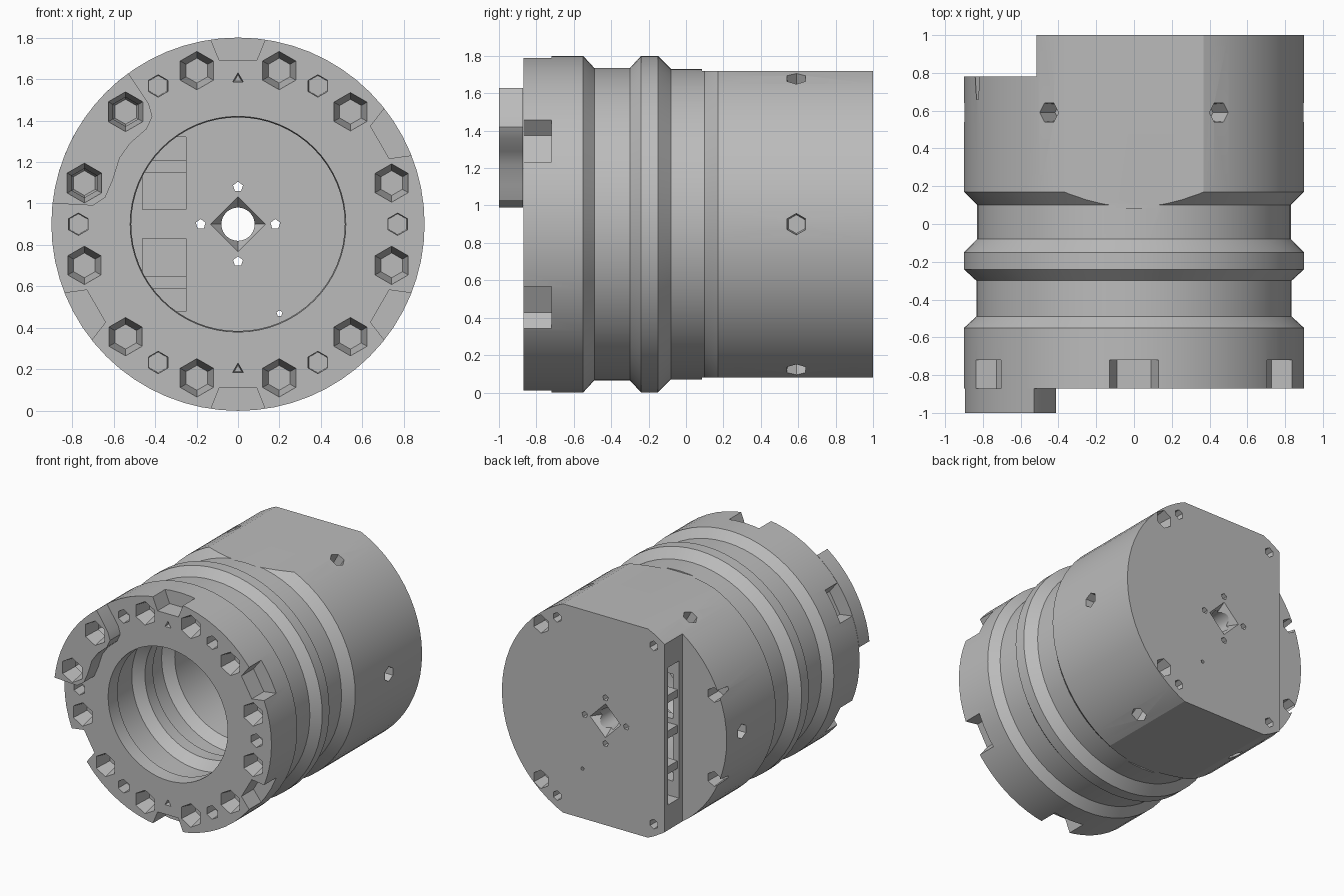
import bpy, bmesh, math
from mathutils import Matrix, Vector

cube = bpy.data.objects.get("Cube")
if cube:
    bpy.data.objects.remove(cube)

CZ = 0.9          # height of the housing axis
SEG = 64

metal = bpy.data.materials.new("satin_grey")
metal.use_nodes = True
GREY = (0.5, 0.5, 0.5, 1)
metal.diffuse_color = GREY
metal.node_tree.nodes["Principled BSDF"].inputs["Base Color"].default_value = GREY


def make(name, bm, cutter=False):
    bmesh.ops.recalc_face_normals(bm, faces=bm.faces)
    mesh = bpy.data.meshes.new(name)
    bm.to_mesh(mesh)
    bm.free()
    mesh.materials.append(metal)
    ob = bpy.data.objects.new(name, mesh)
    bpy.context.collection.objects.link(ob)
    ob.hide_render = cutter
    return ob


def lathe(profile):
    """Closed ring profile of (radius, y) turned round the y axis."""
    bm = bmesh.new()
    rings = []
    for i in range(SEG):
        a = math.tau * i / SEG
        rings.append([bm.verts.new((r * math.cos(a), y, CZ + r * math.sin(a))) for r, y in profile])
    n = len(profile)
    for i in range(SEG):
        p, q = rings[i], rings[(i + 1) % SEG]
        for j in range(n):
            k = (j + 1) % n
            bm.faces.new((p[j], p[k], q[k], q[j]))
    return bm


def box(bm, lo, hi):
    lo, hi = Vector(lo), Vector(hi)
    m = Matrix.Translation((lo + hi) / 2) @ Matrix.Diagonal((*(hi - lo), 1))
    bmesh.ops.create_cube(bm, size=1, matrix=m)


def pit(bm, start, direction, r1, r2, depth, sides=6):
    """Tapered hole running from start along direction."""
    d = Vector(direction).normalized()
    rot = d.to_track_quat('Z', 'Y').to_matrix().to_4x4()
    m = Matrix.Translation(Vector(start) + d * (depth / 2)) @ rot
    bmesh.ops.create_cone(bm, cap_ends=True, segments=sides, radius1=r1, radius2=r2, depth=depth, matrix=m)


def prism(bm, pts, y0, y1):
    """Extrude an (x, z) outline, measured from the axis, along y."""
    f = bm.faces.new([bm.verts.new((x, y0, CZ + z)) for x, z in pts])
    res = bmesh.ops.extrude_face_region(bm, geom=[f])
    bmesh.ops.translate(bm, vec=(0, y1 - y0, 0), verts=[v for v in res["geom"] if isinstance(v, bmesh.types.BMVert)])


def polar(r, deg):
    return r * math.cos(math.radians(deg)), r * math.sin(math.radians(deg))


def cut(ob, bm):
    tool = make("cutter", bm, True)
    mod = ob.modifiers.new("cut", 'BOOLEAN')
    mod.operation, mod.solver, mod.object = 'DIFFERENCE', 'EXACT', tool
    mod.use_self = True
    dg = bpy.context.evaluated_depsgraph_get()
    mesh = bpy.data.meshes.new_from_object(ob.evaluated_get(dg))
    ob.modifiers.clear()
    ob.data = mesh
    bpy.data.objects.remove(tool)


# Turned housing with outer grooves and a stepped bore
outer = [(0.52, -0.87), (0.9, -0.87), (0.9, -0.55), (0.835, -0.49), (0.835, -0.3), (0.9, -0.24),
         (0.9, -0.15), (0.83, -0.08), (0.83, 0.1), (0.9, 0.17), (0.9, 1.0), (0.08, 1.0)]
inner = [(0.08, 0.74), (0.515, 0.74), (0.515, -0.05), (0.58, -0.12), (0.58, -0.25), (0.515, -0.32),
         (0.515, -0.42), (0.58, -0.49), (0.58, -0.7), (0.515, -0.76)]
housing = make("housing", lathe(outer + inner))

# Top and bottom flats, and the rear side step
bm = bmesh.new()
box(bm, (-1, 0.085, CZ + 0.82), (1, 1.1, 2))
box(bm, (-1, 0.085, -0.2), (1, 1.1, CZ - 0.82))
cut(housing, bm)
bm = bmesh.new()
box(bm, (-1, 0.78, -0.3), (-0.515, 1.1, 2.1))
cut(housing, bm)

# Rim notches
bm = bmesh.new()
for a in range(30, 390, 60):
    pts = [(0.79, -0.09), (0.79, 0.09), (0.95, 0.155), (0.95, -0.155)]
    c, s = polar(1, a)
    prism(bm, [(x * c - y * s, x * s + y * c) for x, y in pts], -1.0, -0.72)
cut(housing, bm)

# Holes in the front flange: large bolt pits, small pits and pin holes
bm = bmesh.new()
for i in range(12):
    x, z = polar(0.767, 15 + 30 * i)
    pit(bm, (x, -0.9, CZ + z), (0, 1, 0), 0.1, 0.06, 0.16)
for a in range(0, 360, 60):
    x, z = polar(0.77, a)
    pit(bm, (x, -0.9, CZ + z), (0, 1, 0), 0.055, 0.05, 0.13)
for s in (-1, 1):
    pit(bm, (0, -0.9, CZ + 0.7 * s), (0, 1, 0), 0.035, 0.02, 0.1, 3)
# Radial holes round the rear of the shell
for a in range(0, 360, 60):
    x, z = polar(0.95, a)
    pit(bm, (x, 0.59, CZ + z), (-x, 0, -z), 0.06, 0.05, 0.2)
cut(housing, bm)

# Rear plate holes
bm = bmesh.new()
for s in (-1, 1):
    pit(bm, (0.56, 1.02, CZ + 0.61 * s), (0, -1, 0), 0.075, 0.055, 0.14)
    for x in (-0.42, 0.42):
        pit(bm, (x, 1.02, CZ + 0.7 * s), (0, -1, 0), 0.04, 0.03, 0.12)
    pit(bm, (-0.79, 0.8, CZ + 0.33 * s), (0, -1, 0), 0.06, 0.05, 0.14)
# Pin holes and shallow square funnels round the centre hole
for a in range(0, 360, 90):
    x, z = polar(0.18, a)
    pit(bm, (x, 0.7, CZ + z), (0, 1, 0), 0.025, 0.025, 0.4, 5)
pit(bm, (0.2, 0.7, CZ - 0.43), (0, 1, 0), 0.015, 0.015, 0.4, 5)
pit(bm, (0, 1.01, CZ), (0, -1, 0), 0.14, 0.085, 0.08, 4)
pit(bm, (0, 0.73, CZ), (0, 1, 0), 0.14, 0.085, 0.08, 4)
cut(housing, bm)

# Side connector slot, and its windows into the bore
bm = bmesh.new()
box(bm, (-0.6, 0.82, CZ - 0.54), (-0.23, 0.96, CZ + 0.54))
cut(housing, bm)
bm = bmesh.new()
for s in (-1, 1):
    z = sorted((CZ + 0.07 * s, CZ + 0.42 * s))
    box(bm, (-0.46, 0.7, z[0]), (-0.25, 0.86, z[1]))
cut(housing, bm)

# Dividers in the slot
bm = bmesh.new()
for z in (-0.28, 0, 0.28):
    box(bm, (-0.5, 0.815, CZ + z - 0.03), (-0.225, 0.965, CZ + z + 0.03))
dividers = make("slot_dividers", bm)

# Raised pad on the front flange
bm = bmesh.new()
rim = [polar(0.9, 126 + 47.6 * i / 10) for i in range(11)]
inside = [(-0.7, 0.09), (-0.64, 0.13), (-0.605, 0.21), (-0.57, 0.32),
          (-0.52, 0.39), (-0.44, 0.46), (-0.413, 0.52), (-0.43, 0.58)]
prism(bm, rim + inside, -1.0, -0.872)
pad = make("raised_pad", bm)
bm = bmesh.new()
for a in (135, 165):
    x, z = polar(0.767, a)
    pit(bm, (x, -1.02, CZ + z), (0, 1, 0), 0.1, 0.06, 0.2)
cut(pad, bm)

# Smooth turned surfaces, crisp edges
for ob in (housing, pad, dividers):
    bpy.ops.object.select_all(action='DESELECT')
    ob.select_set(True)
    bpy.context.view_layer.objects.active = ob
    bpy.ops.object.shade_smooth_by_angle(angle=math.radians(25))
